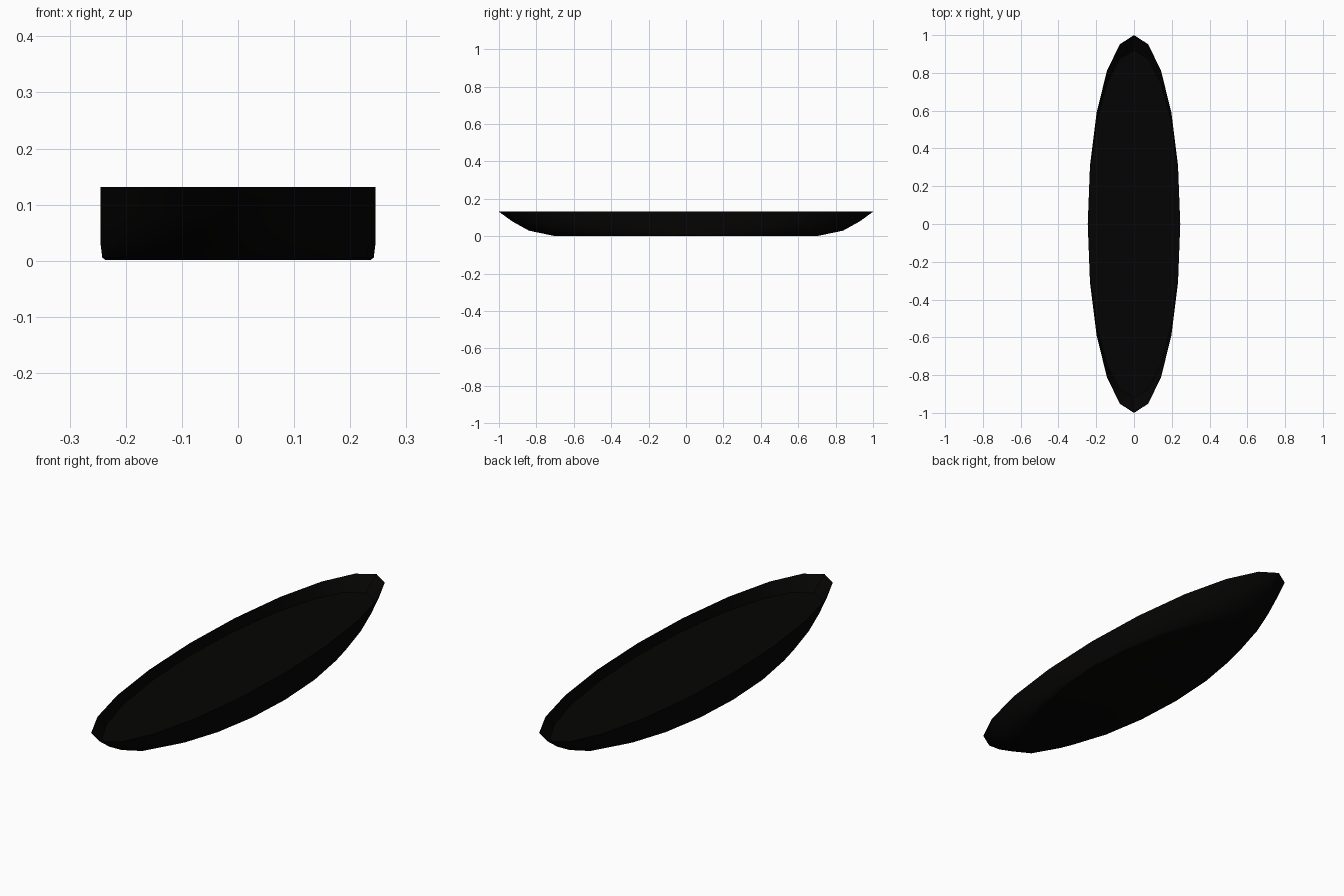
import bpy, bmesh, math

if "Cube" in bpy.data.objects:
    bpy.data.objects.remove(bpy.data.objects["Cube"])

SIDES = 20
# outer hull rings from rim to bottom: half width (x), half length (y), height
HULL = [(0.245, 1.0, 0.131), (0.245, 0.93, 0.08), (0.245, 0.84, 0.03),
        (0.242, 0.725, 0.006), (0.236, 0.70, 0.001)]
# inside of the rim down to the raised floor
INSIDE = [(0.243, 0.997, 0.131), (0.243, 0.92, 0.075)]


def ring(bm, rx, ry, z):
    return [bm.verts.new((rx * math.sin(a), -ry * math.cos(a), z))
            for a in (2 * math.pi * i / SIDES for i in range(SIDES))]


# closed shell: bottom, outer wall, rim, inner wall, raised floor
bm = bmesh.new()
rings = [ring(bm, *r) for r in reversed(HULL)] + [ring(bm, *r) for r in INSIDE]
for low, top in zip(rings, rings[1:]):
    for i in range(SIDES):
        j = (i + 1) % SIDES
        bm.faces.new((low[i], low[j], top[j], top[i]))
bm.faces.new(list(reversed(rings[0])))
bm.faces.new(rings[-1])

mesh = bpy.data.meshes.new("boat_dish")
bm.to_mesh(mesh)
bm.free()
dish = bpy.data.objects.new("boat_dish", mesh)
bpy.context.collection.objects.link(dish)

# near-black finish
mat = bpy.data.materials.new("black")
mat.diffuse_color = (0.0015, 0.0012, 0.001, 1)
mat.use_nodes = True
mat.node_tree.nodes["Principled BSDF"].inputs["Base Color"].default_value = mat.diffuse_color
mesh.materials.append(mat)

bpy.context.view_layer.objects.active = dish
dish.select_set(True)
bpy.ops.object.shade_smooth_by_angle(angle=math.radians(35))
